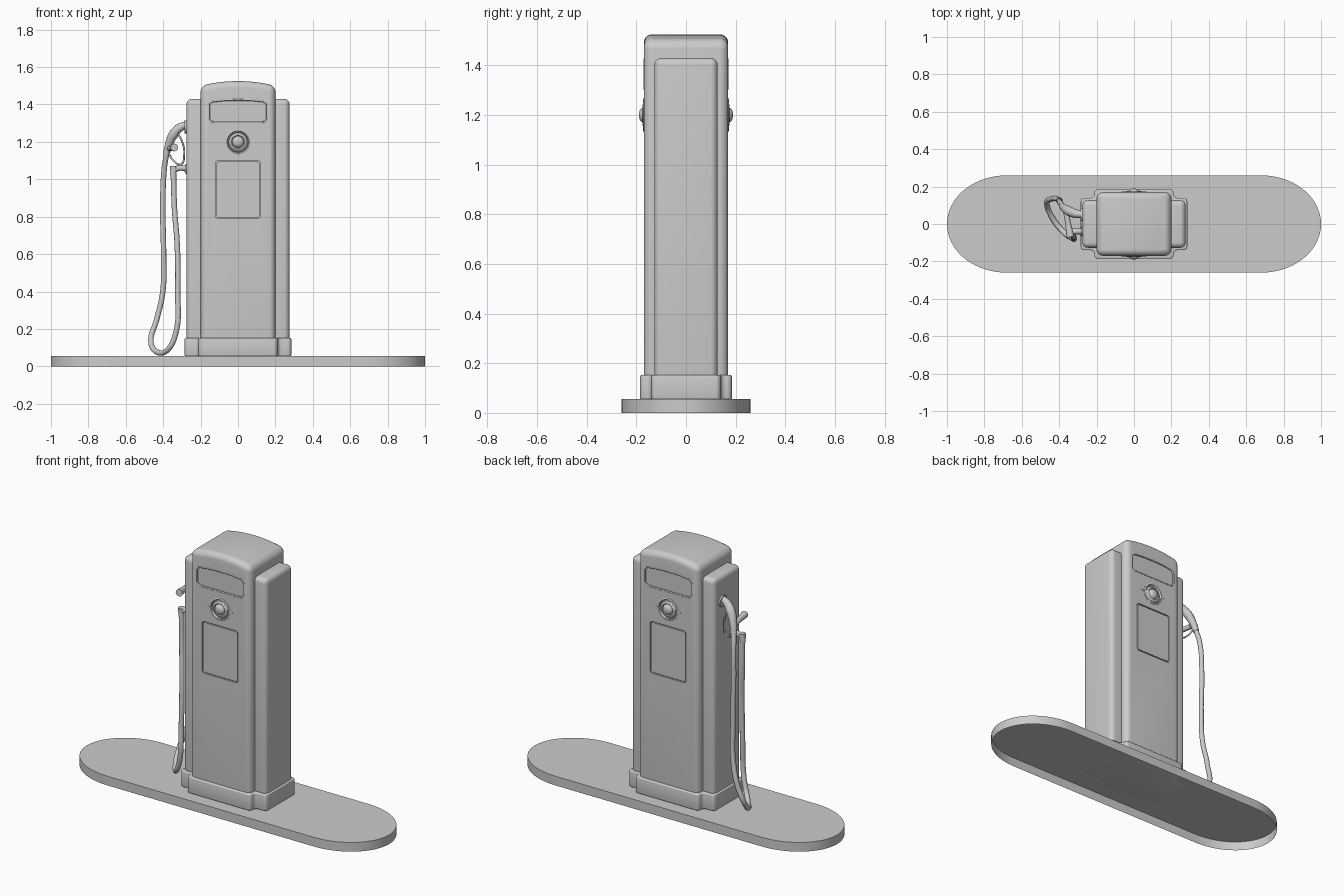
import bpy, bmesh, math
from mathutils import Vector

if "Cube" in bpy.data.objects:
    bpy.data.objects.remove(bpy.data.objects["Cube"])


def finish(ob, angle=35):
    """Apply modifiers / curves and shade smooth by angle."""
    bpy.ops.object.select_all(action='DESELECT')
    ob.select_set(True)
    bpy.context.view_layer.objects.active = ob
    bpy.ops.object.convert(target='MESH')
    bpy.ops.object.shade_smooth_by_angle(angle=math.radians(angle))
    return bpy.context.view_layer.objects.active


def add_mesh(name, bm, fix=True):
    if fix:
        bmesh.ops.recalc_face_normals(bm, faces=bm.faces[:])
    me = bpy.data.meshes.new(name)
    bm.to_mesh(me)
    bm.free()
    ob = bpy.data.objects.new(name, me)
    bpy.context.collection.objects.link(ob)
    return ob


def prism(name, outline, axis, a, b, bevel=0, segs=4, open_start=False):
    """Extrude a 2D outline from a to b along y or z."""
    place = (lambda p: (p[0], a, p[1])) if axis == 'y' else (lambda p: (p[0], p[1], a))
    bm = bmesh.new()
    face = bm.faces.new([bm.verts.new(place(p)) for p in outline])
    new = bmesh.ops.extrude_face_region(bm, geom=[face], use_keep_orig=True)['geom']
    move = Vector((0, b - a, 0)) if axis == 'y' else Vector((0, 0, b - a))
    bmesh.ops.translate(bm, vec=move, verts=[v for v in new if isinstance(v, bmesh.types.BMVert)])
    bmesh.ops.recalc_face_normals(bm, faces=bm.faces[:])
    if open_start:
        bmesh.ops.delete(bm, geom=[face], context='FACES_ONLY')
    ob = add_mesh(name, bm, not open_start)
    if bevel:
        m = ob.modifiers.new('bevel', 'BEVEL')
        m.width, m.segments, m.limit_method = bevel, segs, 'ANGLE'
        m.angle_limit = math.radians(40)
    return ob


def fillet(pts, r, n=6):
    """Round every corner of a 2D outline."""
    out = []
    for i, p in enumerate(pts):
        p = Vector(p)
        a = p + (Vector(pts[i - 1]) - p).normalized() * r
        b = p + (Vector(pts[(i + 1) % len(pts)]) - p).normalized() * r
        c = a + b - p
        for k in range(n + 1):
            t = math.pi / 2 * k / n
            out.append(tuple(c + (a - c) * math.cos(t) + (b - c) * math.sin(t)))
    return out


def rounded(w, z0, z1, r, arch=0):
    """Rounded rectangle outline, optionally with an arched top."""
    pts = fillet([(w, z0), (w, z1), (-w, z1), (-w, z0)], r)
    top = [(w * t, z1 + arch * (1 - t * t)) for t in (.5, .25, 0, -.25, -.5)] if arch else []
    return pts[:14] + top + pts[14:]


def tube(name, points, radius, radii=None, cyclic=False, smooth=True):
    """Round tube along a path."""
    cu = bpy.data.curves.new(name, 'CURVE')
    cu.dimensions, cu.bevel_depth, cu.bevel_resolution = '3D', radius, 4
    cu.use_fill_caps, cu.resolution_u = True, 10
    sp = cu.splines.new('BEZIER' if smooth else 'POLY')
    data = sp.bezier_points if smooth else sp.points
    data.add(len(points) - 1)
    for i, (p, co) in enumerate(zip(data, points)):
        if smooth:
            p.co = co
            p.handle_left_type = p.handle_right_type = 'AUTO'
        else:
            p.co = (*co, 1)
        p.radius = radii[i] if radii else 1
    sp.use_cyclic_u = cyclic
    ob = bpy.data.objects.new(name, cu)
    bpy.context.collection.objects.link(ob)
    return finish(ob)


def lathe_y(name, profile, z, base, side):
    """Spin (radius, height) profile around the y direction."""
    bm = bmesh.new()
    vs = [bm.verts.new((r, side * (base + h), z)) for r, h in profile]
    es = [bm.edges.new(e) for e in zip(vs, vs[1:])]
    bmesh.ops.spin(bm, geom=vs + es, cent=(0, 0, z), axis=(0, 1, 0), angle=math.tau, steps=40)
    bmesh.ops.remove_doubles(bm, verts=bm.verts[:], dist=1e-5)
    return finish(add_mesh(name, bm))


# island slab with half-elliptical ends, open underneath
slab = []
for s in (1, -1):
    for i in range(33):
        t = math.radians(-90 + 180 * i / 32)
        slab.append((s * (0.68 + 0.32 * math.cos(t)), s * 0.26 * math.sin(t)))
finish(prism('island', slab, 'z', 0, 0.055, open_start=True))

# plinth with stepped, rounded outline
X, Y, sx, sy = 0.285, 0.185, 0.212, 0.14
plinth = [(X, -sy), (X, sy), (sx, sy), (sx, Y), (-sx, Y), (-sx, sy),
          (-X, sy), (-X, -sy), (-sx, -sy), (-sx, -Y), (sx, -Y), (sx, -sy)]
finish(prism('plinth', fillet(plinth, 0.021), 'z', 0.055, 0.152, 0.006, 3))

# main cabinet with crowned top
crown = [(0.2 * t / 6, 1.5 + 0.025 * (1 - (t / 6) ** 2)) for t in range(6, -7, -1)]
body = prism('cabinet', [(-0.2, 0.12), (0.2, 0.12)] + crown, 'y', -0.17, 0.17, 0.038, 7)

# recesses for the windows and doors, front and back
window = rounded(0.155, 1.305, 1.417, 0.025, 0.008)
door = rounded(0.12, 0.79, 1.10, 0.016)
cutters = []
for s in (-1, 1):
    for outline, depth in ((window, 0.012), (door, 0.01)):
        c = prism('cutter', outline, 'y', s * (0.17 - depth), s * 0.2)
        c.hide_render = True
        m = body.modifiers.new('recess', 'BOOLEAN')
        m.operation, m.solver, m.object = 'DIFFERENCE', 'EXACT', c
        cutters.append(c)
finish(body)
for c in cutters:
    bpy.data.objects.remove(c)

# face details repeated on front and back
dial = [(0.067, -0.006), (0.067, 0.002), (0.064, 0.004), (0.059, 0.004), (0.056, 0.0),
        (0.052, 0.004), (0.048, 0.0), (0.042, 0.005), (0.036, 0.006), (0.031, 0.001), (0.029, 0.006),
        (0.026, 0.011), (0.019, 0.016), (0.010, 0.0185), (0, 0.019)]
for s, side in ((-1, 'front'), (1, 'back')):
    finish(prism(side + '_door', rounded(0.114, 0.796, 1.094, 0.012), 'y', s * 0.155, s * 0.1695), 20)
    tube(side + '_window_rim', [(x, s * 0.1665, z) for x, z in window], 0.005, cyclic=True, smooth=False)
    lathe_y(side + '_dial', dial, 1.2, 0.17, s)
    for k in (-1, 1):
        tube(side + '_dial_pointer', [(k * 0.07, s * 0.17, 1.2), (k * 0.085, s * 0.17, 1.2)], 0.0015, smooth=False)

# side housings
for s, side in ((-1, 'left'), (1, 'right')):
    box = [(s * 0.15, -0.127), (s * 0.275, -0.127), (s * 0.275, 0.127), (s * 0.15, 0.127)]
    finish(prism(side + '_housing', box, 'z', 0.13, 1.43, 0.028, 6))

# nozzle hung on the left side
tube('nozzle_socket', [(-0.265, 0.05, 1.28), (-0.285, 0.05, 1.28)], 0.034, smooth=False)
tube('nozzle', [(-0.27, 0.05, 1.295), (-0.31, 0.055, 1.277), (-0.345, 0.068, 1.24), (-0.372, 0.085, 1.18), (-0.384, 0.095, 1.13)],
     0.024, [0.7, 0.95, 1.1, 0.85, 0.75])
tube('trigger_guard', [(-0.325, 0.053, 1.25), (-0.298, 0.05, 1.2), (-0.288, 0.05, 1.13), (-0.305, 0.055, 1.08),
                       (-0.345, 0.065, 1.10), (-0.375, 0.085, 1.15)], 0.005)
tube('nozzle_hook', [(-0.365, 0.075, 1.165), (-0.352, 0.0, 1.167), (-0.34, -0.07, 1.17)], 0.019, [0.8, 0.8, 1.1])

# hose outlet elbow
tube('outlet_flange', [(-0.265, -0.04, 1.055), (-0.282, -0.04, 1.055)], 0.026, smooth=False)
tube('outlet_elbow', [(-0.27, -0.04, 1.055), (-0.315, -0.04, 1.06), (-0.343, -0.04, 1.045), (-0.345, -0.04, 1.0)], 0.015)
tube('outlet_collar', [(-0.344, -0.04, 1.07), (-0.345, -0.04, 1.04)], 0.019, smooth=False)

# hanging hose
tube('hose', [(-0.38, 0.092, 1.15), (-0.395, 0.115, 1.05), (-0.402, 0.125, 0.85), (-0.398, 0.125, 0.6),
              (-0.402, 0.13, 0.4), (-0.435, 0.135, 0.25), (-0.466, 0.11, 0.14), (-0.435, 0.03, 0.078),
              (-0.38, -0.04, 0.085), (-0.332, -0.075, 0.18), (-0.322, -0.075, 0.4), (-0.325, -0.065, 0.65),
              (-0.34, -0.045, 0.85), (-0.345, -0.04, 1.05)], 0.0145)
